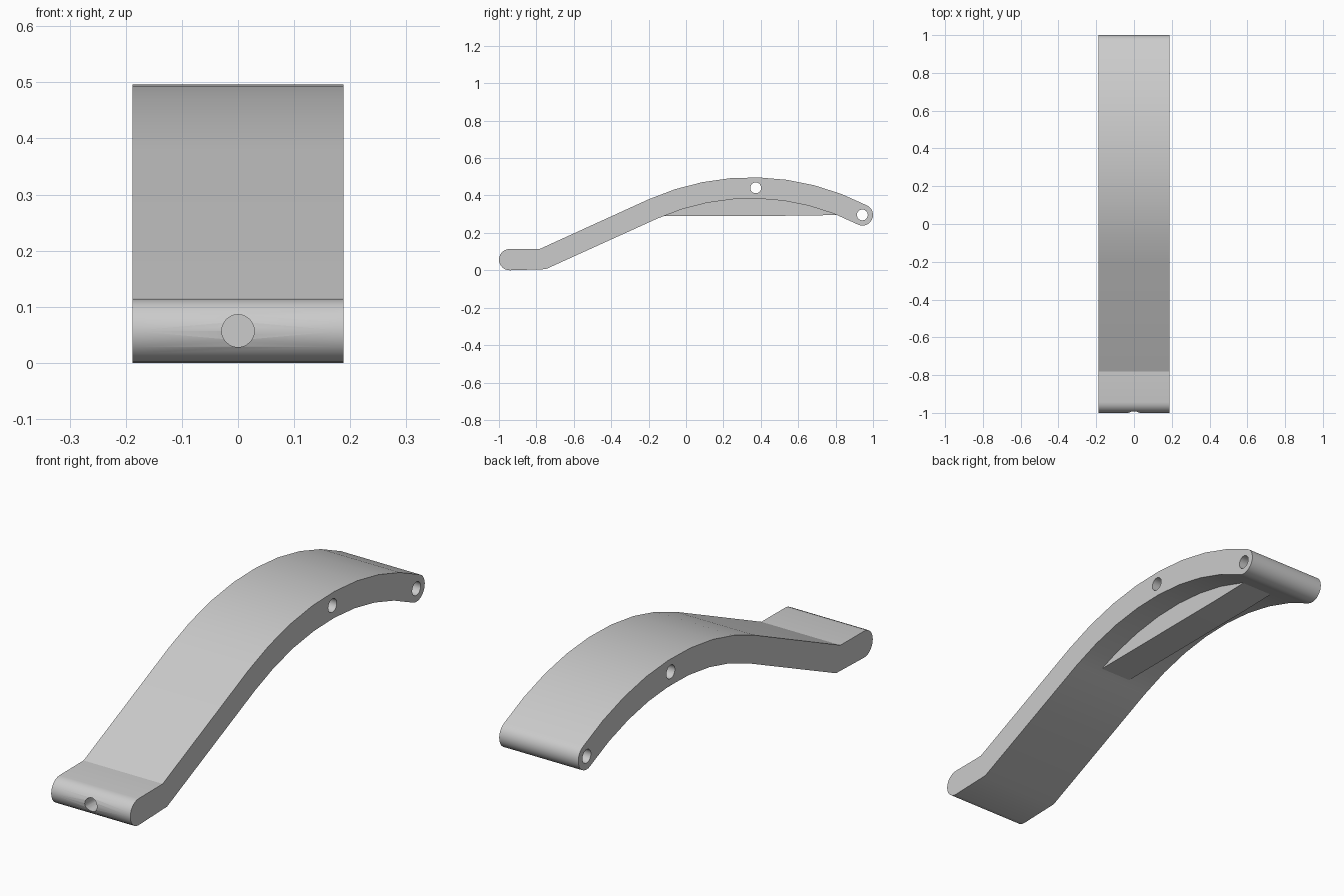
import bpy
import bmesh
from math import sin, cos, radians
from mathutils import Matrix, Vector

cube = bpy.data.objects.get("Cube")
if cube:
    bpy.data.objects.remove(cube, do_unlink=True)

grey = bpy.data.materials.new("Plain grey")
grey.use_nodes = True
grey.diffuse_color = (0.6, 0.6, 0.6, 1)
grey.node_tree.nodes["Principled BSDF"].inputs["Base Color"].default_value = (0.6, 0.6, 0.6, 1)

WIDTH = 0.376
RIB_WIDTH = 0.15
HOLE = 0.029
CAP = 0.057                       # radius of both rounded ends
BEND_Y, BEND_Z = 0.35, -0.848     # centre of the large bend
OUTER, INNER = 1.345, 1.232
START, END = -24.1, 27.4          # bend angles from vertical


def arc(cy, cz, radius, a, b, steps):
    """Points (y, z) on an arc, angles in degrees clockwise from up."""
    angles = [radians(a + (b - a) * i / steps) for i in range(steps + 1)]
    return [(cy + radius * sin(t), cz + radius * cos(t)) for t in angles]


def make_object(name, bm):
    bmesh.ops.recalc_face_normals(bm, faces=bm.faces)
    mesh = bpy.data.meshes.new(name)
    bm.to_mesh(mesh)
    bm.free()
    mesh.materials.append(grey)
    obj = bpy.data.objects.new(name, mesh)
    bpy.context.collection.objects.link(obj)
    return obj


def side_prism(name, profile, width):
    """Extrude a side profile across x, centred."""
    bm = bmesh.new()
    face = bm.faces.new([bm.verts.new((-width / 2, y, z)) for y, z in profile])
    out = bmesh.ops.extrude_face_region(bm, geom=[face])
    moved = [v for v in out["geom"] if isinstance(v, bmesh.types.BMVert)]
    bmesh.ops.translate(bm, verts=moved, vec=(width, 0, 0))
    return make_object(name, bm)


def drill(target, centre, axis, length):
    """Cut a round hole through the target."""
    bm = bmesh.new()
    turn = Vector((0, 0, 1)).rotation_difference(Vector(axis)).to_matrix().to_4x4()
    bmesh.ops.create_cone(bm, cap_ends=True, segments=24, radius1=HOLE, radius2=HOLE,
                          depth=length, matrix=Matrix.Translation(centre) @ turn)
    cutter = make_object("hole_cutter", bm)
    cutter.hide_render = True
    mod = target.modifiers.new("Hole", "BOOLEAN")
    mod.operation = "DIFFERENCE"
    mod.solver = "EXACT"
    mod.object = cutter
    bpy.context.view_layer.objects.active = target
    bpy.ops.object.modifier_apply(modifier=mod.name)
    bpy.data.objects.remove(cutter, do_unlink=True)


# Curved arm: rounded toe, straight slope, bend and rounded tip
mid = (OUTER + INNER) / 2
tip_y = BEND_Y + mid * sin(radians(END))
tip_z = BEND_Z + mid * cos(radians(END))
profile = [(-0.78, 0.115)]
profile += arc(BEND_Y, BEND_Z, OUTER, START, END, 8)
profile += arc(tip_y, tip_z, CAP, END, END + 180, 12)[1:-1]
profile += arc(BEND_Y, BEND_Z, INNER, END, START, 8)
profile += [(-0.75, 0.006)]
profile += arc(-1 + CAP, CAP, CAP, 180, 360, 12)
arm = side_prism("curved_arm", profile, WIDTH)

# Cross holes in the bend and tip, blind hole in the toe
drill(arm, (0, 0.373, 0.441), (1, 0, 0), 1)
drill(arm, (0, tip_y, tip_z), (1, 0, 0), 1)
drill(arm, (0, -0.95, CAP), (0, 1, 0), 0.4)

# Stiffening rib filling the hollow of the bend
rib_profile = arc(BEND_Y, BEND_Z, INNER + 0.015, -22.5, 22, 8)
rib_profile += [(0.81, 0.296), (0.63, 0.292), (-0.13, 0.289)]
rib = side_prism("underside_rib", rib_profile, RIB_WIDTH)

# Smooth curves with sharp edges
bpy.ops.object.select_all(action="DESELECT")
for obj in (arm, rib):
    obj.select_set(True)
bpy.context.view_layer.objects.active = arm
bpy.ops.object.shade_smooth_by_angle(angle=radians(24))
